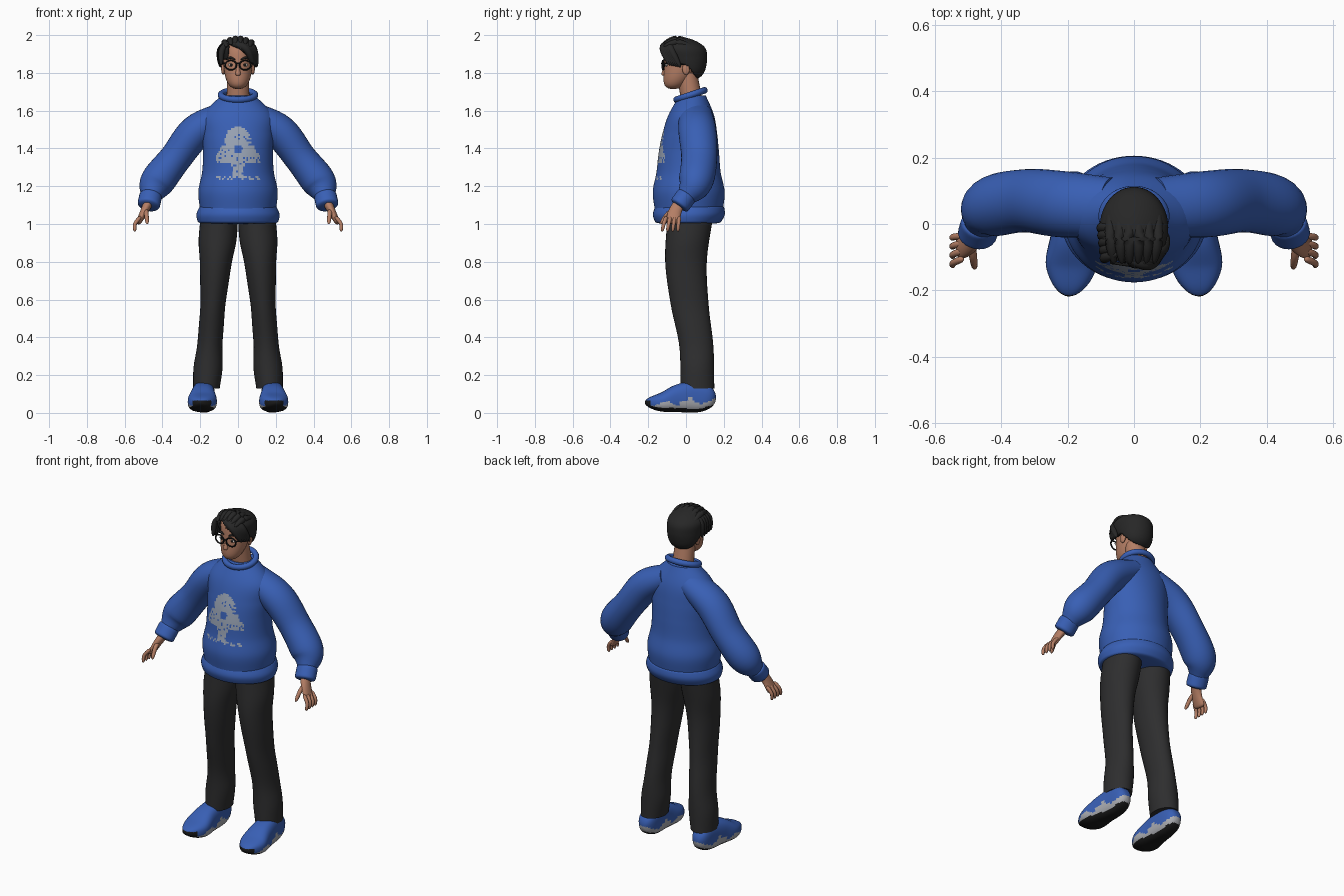
import bpy, bmesh, math, random
from mathutils import Vector

random.seed(4)
cube = bpy.data.objects.get("Cube")
if cube:
    bpy.data.objects.remove(cube)


def material(name, red, green, blue):
    mat = bpy.data.materials.new(name)
    mat.use_nodes = True
    mat.diffuse_color = (red, green, blue, 1)
    shader = mat.node_tree.nodes["Principled BSDF"]
    shader.inputs["Base Color"].default_value = mat.diffuse_color
    return mat


BLUE = material("royal blue", .04, .115, .46)
PRINT = material("print grey", .32, .37, .46)
CLOTH = material("charcoal cloth", .027, .027, .028)
HAIR = material("black hair", .02, .02, .02)
SKIN = material("skin", .46, .21, .13)
LIP = material("lip", .33, .11, .08)
SOLE = material("sole grey", .4, .41, .44)
BLACK = material("black rubber", .01, .01, .01)
WHITE = material("eye white", .7, .68, .65)


def sample(values, t):
    """Smooth curve through evenly spaced numbers or vectors."""
    if len(values) == 1:
        return values[0]
    last = len(values) - 1
    ends = [2 * values[0] - values[1], *values, 2 * values[last] - values[last - 1]]
    i = min(int(t * last), last - 1)
    f = t * last - i
    a, b, c, d = ends[i:i + 4]
    return b + f / 2 * ((c - a) + f * ((2 * a - 5 * b + 4 * c - d) + f * (3 * b - a - 3 * c + d)))


def tube(name, mats, path, widths, depths=None, side=1, sides=24, steps=24, flat=False,
         up=(0, 1, 0), square=2, blunt=None, rule=None, drop=None):
    """Loft of oval rings along a path; blunt rounds the ends off."""
    path = [Vector((side * x, y, z)) for x, y, z in path]
    bm = bmesh.new()
    loops = []
    for i in range(steps + 1):
        t = i / steps
        size = 1
        if blunt:
            t = (1 - math.cos(math.pi * t)) / 2
            size = math.sqrt(max(.001, 1 - abs(2 * t - 1) ** blunt))
        along = sample(path, min(1, t + .01)) - sample(path, max(0, t - .01))
        along = Vector((0, 0, 1)) if flat else along.normalized()
        deep = Vector(up)
        deep = (deep - along * deep.dot(along)).normalized()
        wide = along.cross(deep) * sample(widths, t) * size
        deep *= sample(depths or widths, t) * size
        loop = []
        for k in range(sides):
            angle = math.tau * k / sides
            c, s = (math.copysign(abs(v) ** (2 / square), v)
                    for v in (math.cos(angle), math.sin(angle)))
            loop.append(bm.verts.new(sample(path, t) + wide * c + deep * s))
        loops.append(loop)
    for low, high in zip(loops, loops[1:]):
        for k in range(sides):
            n = (k + 1) % sides
            bm.faces.new((low[k], low[n], high[n], high[k]))
    bm.faces.new(loops[0][::-1])
    bm.faces.new(loops[-1])
    bmesh.ops.recalc_face_normals(bm, faces=bm.faces[:])
    if drop:
        gone = [f for f in bm.faces if drop(f.calc_center_median())]
        bmesh.ops.delete(bm, geom=gone, context="FACES")
    for face in bm.faces:
        face.smooth = len(face.verts) == 4
        if rule:
            face.material_index = rule(face.calc_center_median(), face.normal)
    mesh = bpy.data.meshes.new(name)
    bm.to_mesh(mesh)
    bm.free()
    for mat in mats:
        mesh.materials.append(mat)
    ob = bpy.data.objects.new(name, mesh)
    bpy.context.collection.objects.link(ob)
    return ob


def finish(name, mat, scale):
    ob = bpy.context.object
    ob.name, ob.scale = name, scale
    ob.data.materials.append(mat)
    bpy.ops.object.shade_smooth()


def ball(name, mat, location, scale):
    bpy.ops.mesh.primitive_uv_sphere_add(segments=20, ring_count=12, location=location)
    finish(name, mat, scale)


def hoop(name, mat, location, scale, thickness, rotation):
    bpy.ops.mesh.primitive_torus_add(major_radius=1, minor_radius=thickness,
                                     location=location, rotation=rotation)
    finish(name, mat, scale)


def locks(name, first, last, count, radius, arch=0):
    """Row of tapered hair locks blended from the first path to the last."""
    for i in range(count):
        f = i / (count - 1)
        lift = Vector((0, 0, arch * math.sin(math.pi * f)))
        path = [Vector(a).lerp(Vector(b), f) + lift for a, b in zip(first, last)]
        tube(name, [HAIR], path, [radius], sides=10, blunt=2)


# Sweater body with a speckled chest print
def chest_print(c, normal):
    x, z = abs(c.x), c.z
    if c.y > -.05:
        return 0
    crown = math.hypot(x, z - 1.445) < .07
    skirt = 1.32 < z < 1.42 and x < .12 - .7 * max(0, z - 1.36)
    stem = 1.24 < z < 1.4 and x < .03 + max(0, z - 1.3) / 4
    base = 1.23 < z < 1.25 and x < .115 and random.random() < .6
    hole = x < .018 and 1.38 < z < 1.42
    gap = random.random() < (.1 if x < .08 else .25)
    return int((crown or skirt or stem or base) and not hole and not gap)


tube("sweater_body", [BLUE, PRINT], [(0, .015, 1.07), (0, .015, 1.375), (0, .035, 1.68)],
     [.2, .21, .19, .185, .19, .185, .09], [.18, .19, .17, .16, .145, .12, .07],
     sides=128, steps=60, flat=True, rule=chest_print)
tube("sweater_hem", [BLUE], [(0, .01, 1), (0, .02, 1.1)], [.21, .22, .2], [.17, .19, .18],
     sides=64, flat=True, blunt=20)
hoop("sweater_collar", BLUE, (0, .024, 1.683), (.09, .08, .09), .19, (.32, 0, 0))

# Trainer colours: blue upper, grey midsole, black tread and toe
def shoe_colour(c, normal):
    if normal.z < -.55 or c.z < .012 or (c.y < -.185 and c.z < .066):
        return 2
    heel = .02 if c.y > .09 or abs(c.y) < .03 else 0
    return int(c.z < .05 + heel + math.sin(c.y * 45) / 80)


for side, tag in ((1, "left_"), (-1, "right_")):
    # Sleeve, cuff and hand
    tube(tag + "sleeve", [BLUE],
         [(.07, .05, 1.58), (.22, .06, 1.49), (.33, .07, 1.35), (.43, .05, 1.22), (.465, 0, 1.14)],
         [.07, .09, .085, .09, .05], [.09, .1, .095, .09, .05], side, sides=32)
    tube(tag + "cuff", [BLUE], [(.46, .01, 1.16), (.475, -.04, 1.09)], [.06], [.055],
         side, blunt=8)
    tube(tag + "palm", [SKIN], [(.47, -.03, 1.12), (.5, -.06, 1.06), (.53, -.07, 1)],
         [.026, .02, .013], [.03, .035, .04], side, blunt=12)
    for i in range(4):
        y = -.104 + .023 * i
        tube(tag + "finger", [SKIN], [(.515, y, 1.04), (.545, y * 1.13, 1), (.546, y * 1.22, .96)],
             [.011, .009], side=side, sides=10, blunt=6)
    tube(tag + "thumb", [SKIN], [(.49, -.06, 1.08), (.485, -.1, 1.05), (.48, -.135, 1)],
         [.014, .01], side=side, sides=10, blunt=6)

    # Trouser leg, widening over the shoe
    tube(tag + "trouser_leg", [CLOTH],
         [(.1, .02, 1.02), (.117, 0, .8), (.133, .02, .57), (.15, .055, .35), (.167, .06, .13)],
         [.1, .1, .085, .075, .066, .066, .067, .077, .07], [.12, .11, .1, .09, .09],
         side, sides=32, steps=32, flat=True)
    tube(tag + "shoe", [BLUE, SOLE, BLACK],
         [(.18, .158, .07), (.18, .064, .085), (.185, -.03, .078), (.19, -.124, .057),
          (.2, -.218, .055)],
         [.055, .057, .065, .077, .05], [.065, .083, .076, .052, .03],
         side, sides=48, steps=48, up=(0, 0, 1), square=2.7, blunt=6, rule=shoe_colour)

    # Ear, eye, brow and half of the glasses
    ball(tag + "ear", SKIN, (side * .079, 0, 1.82), (.01, .02, .03))
    ball(tag + "eye", WHITE, (side * .036, -.103, 1.842), (.015, .007, .008))
    ball(tag + "iris", BLACK, (side * .036, -.108, 1.842), (.007, .004, .007))
    tube(tag + "brow", [HAIR], [(.014, -.113, 1.87), (.04, -.109, 1.88), (.063, -.09, 1.87)],
         [.006], side=side, sides=8, up=(0, 0, 1), blunt=2)
    hoop(tag + "rim", BLACK, (side * .038, -.121, 1.841), (.03, .025, .03), .15,
         (math.pi / 2, 0, side * .15))
    tube(tag + "temple", [BLACK], [(.066, -.116, 1.85), (.085, -.08, 1.85), (.088, 0, 1.845)],
         [.004], side=side, sides=8, up=(0, 0, 1))

tube("glasses_bridge", [BLACK], [(-.012, -.125, 1.846), (0, -.129, 1.85), (.012, -.125, 1.846)],
     [.004], sides=8, up=(0, 0, 1))

# Neck, head and features
tube("neck", [SKIN], [(0, .035, 1.63), (0, .005, 1.8)], [.062, .056], [.058, .054], flat=True)
tube("head", [SKIN], [(0, -.068, 1.714), (0, -.021, 1.85), (0, -.015, 1.98)],
     [.045, .068, .077, .08, .055], [.05, .077, .094, .095, .07],
     sides=32, flat=True, blunt=10)
tube("nose", [SKIN], [(0, -.105, 1.85), (0, -.12, 1.785)], [.009, .011, .016],
     [.01, .012, .014], sides=14, flat=True, blunt=6)
for z in (1.763, 1.756):
    ball("lip", LIP, (0, -.108, z), (.022, .008, .0045))


# Hair cap cut to a slanted hairline, then swept locks
def below_hairline(c):
    if c.y < -.045:
        return c.z < (1.94 - c.x if c.x > -.055 else 1.87)
    return c.z < 1.845 - 1.2 * max(0, c.y)


cap = tube("hair_cap", [HAIR], [(0, .035, 1.765), (0, 0, 1.88), (0, -.035, 1.99)],
           [.07, .09, .1, .1, .06], [.055, .087, .112, .118, .075],
           sides=64, steps=40, flat=True, blunt=6, drop=below_hairline)
cap.modifiers.new("thickness", "SOLIDIFY").thickness = .014
locks("fringe_lock", [(-.05, -.09, 1.96), (.04, -.12, 1.93), (.085, -.085, 1.84)],
      [(-.02, -.065, 1.97), (.075, -.08, 1.93), (.1, -.03, 1.83)], 6, .02)
locks("side_lock", [(-.05, -.09, 1.965), (-.085, -.1, 1.92), (-.09, -.11, 1.84)],
      [(-.05, -.01, 1.97), (-.095, -.01, 1.92), (-.095, -.02, 1.83)], 5, .016)
locks("crown_lock", [(-.06, -.12, 1.94), (-.07, -.04, 1.96), (-.07, .07, 1.92)],
      [(.06, -.12, 1.94), (.07, -.04, 1.96), (.07, .07, 1.92)], 6, .018, .02)
